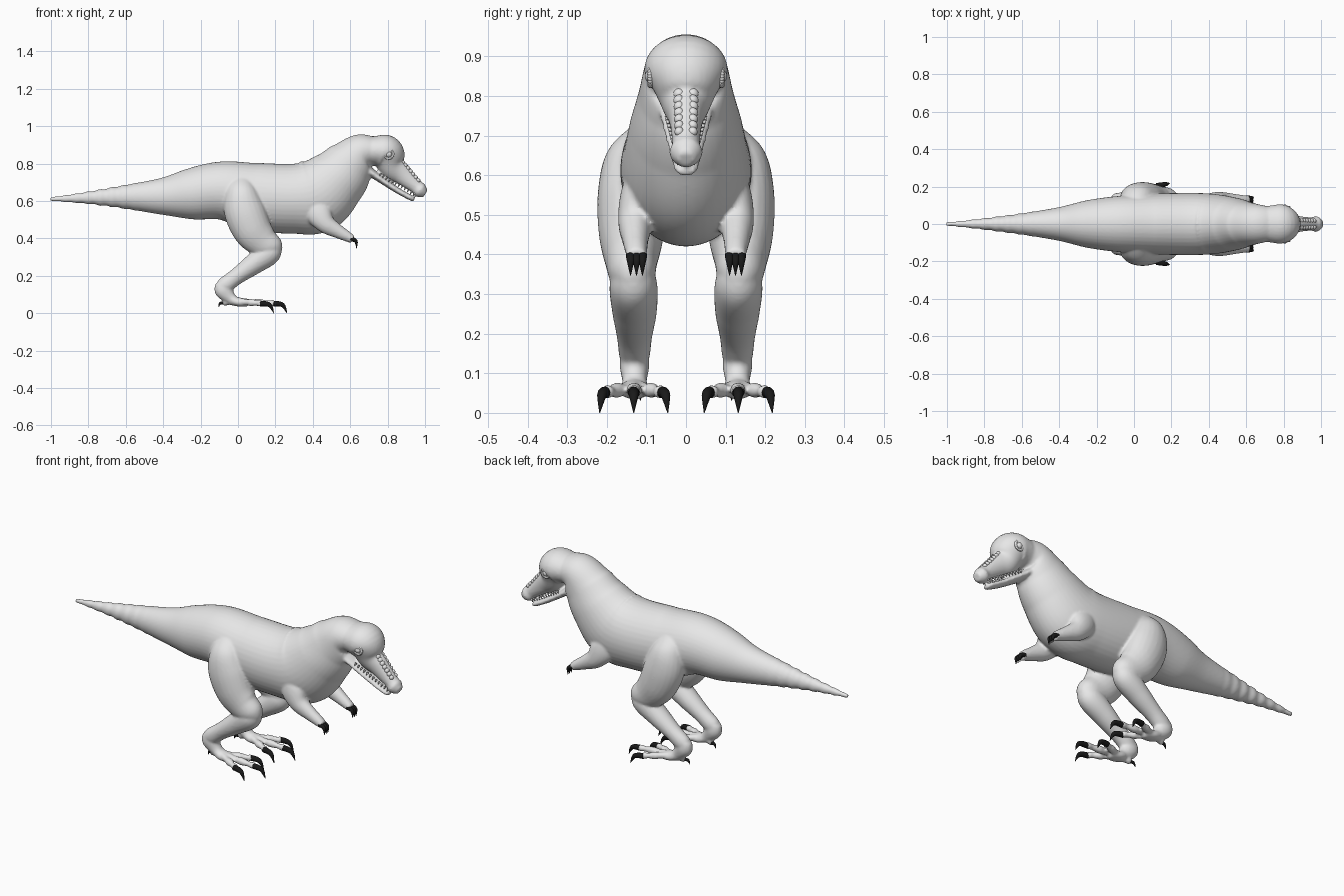
import bpy
import bmesh
import math
from mathutils import Vector

cube = bpy.data.objects.get("Cube")
if cube:
    bpy.data.objects.remove(cube, do_unlink=True)


def material(name, value, roughness=0.6):
    mat = bpy.data.materials.new(name)
    mat.use_nodes = True
    mat.diffuse_color = value
    bsdf = mat.node_tree.nodes["Principled BSDF"]
    bsdf.inputs["Base Color"].default_value = value
    bsdf.inputs["Roughness"].default_value = roughness
    return mat


skin = material("grey skin", (0.8, 0.8, 0.8, 1))
black = material("black claw", (0.01, 0.01, 0.01, 1))


def finish(bm, name, mat):
    """Turn a bmesh into a smooth object."""
    bmesh.ops.recalc_face_normals(bm, faces=bm.faces)
    for face in bm.faces:
        face.smooth = True
    mesh = bpy.data.meshes.new(name)
    bm.to_mesh(mesh)
    bm.free()
    mesh.materials.append(mat)
    obj = bpy.data.objects.new(name, mesh)
    bpy.context.collection.objects.link(obj)
    return obj


def spline(points, steps):
    """Catmull-Rom interpolation of stations of any dimension."""
    pts = [points[0]] + list(points) + [points[-1]]
    out = []
    for a, b, c, d in zip(pts, pts[1:], pts[2:], pts[3:]):
        for i in range(steps):
            t = i / steps
            out.append([q + 0.5 * t * (r - p + t * (2 * p - 5 * q + 4 * r - s + t * (3 * (q - r) + s - p)))
                        for p, q, r, s in zip(a, b, c, d)])
    return out + [list(points[-1])]


def loft(bm, stations, side=1, sides=24, steps=8, ripple=False):
    """Skin elliptical rings (x, y, z, half width, half height) along a path."""
    rows = spline(stations, steps)
    centres = [Vector((r[0], r[1] * side, r[2])) for r in rows]
    rings = []
    for i, row in enumerate(rows):
        tangent = (centres[min(i + 1, len(rows) - 1)] - centres[max(i - 1, 0)]).normalized()
        across = Vector((0, 1, 0))
        across = (across - tangent * across.dot(tangent)).normalized()
        up = tangent.cross(across)
        grow = 1
        if ripple and row[0] < -0.5:
            grow += 0.08 * min(1, (-0.5 - row[0]) * 4) * math.sin(row[0] * 100)
        w, h = max(row[3], 0.001) * grow, max(row[4], 0.001) * grow
        ring = []
        for k in range(sides):
            a = math.tau * k / sides
            ring.append(bm.verts.new(centres[i] + across * w * math.cos(a) + up * h * math.sin(a)))
        rings.append(ring)
    for low, high in zip(rings, rings[1:]):
        for k in range(sides):
            n = (k + 1) % sides
            bm.faces.new((low[k], low[n], high[n], high[k]))
    bm.faces.new(rings[0][::-1])
    bm.faces.new(rings[-1])


def flat(stations):
    """Add y = 0 to stations lying on the centre plane."""
    return [(x, 0, z, w, h) for x, z, w, h in stations]


def ball(bm, centre, radius):
    geo = bmesh.ops.create_uvsphere(bm, u_segments=16, v_segments=10, radius=radius)
    bmesh.ops.translate(bm, verts=geo["verts"], vec=centre)


# Tail, trunk and neck
body = bmesh.new()
loft(body, flat([
    (-1.005, .61, .009, .009), (-.8, .617, .03, .033), (-.6, .622, .057, .064),
    (-.4, .625, .09, .1), (-.25, .638, .127, .137), (-.08, .655, .15, .157),
    (.1, .622, .162, .182), (.3, .612, .166, .187), (.42, .63, .161, .2),
    (.53, .72, .142, .167), (.6, .8, .12, .138), (.66, .86, .106, .1),
    (.74, .87, .09, .07)]), sides=40, steps=18, ripple=True)

# Skull with snout, then lower jaw
loft(body, flat([
    (.66, .86, .085, .075), (.74, .868, .1, .08), (.795, .857, .103, .092),
    (.825, .787, .066, .072), (.875, .745, .044, .057), (.95, .68, .035, .039),
    (.975, .657, .042, .04), (1.003, .64, .022, .022)]), sides=32)
loft(body, flat([
    (.68, .775, .072, .026), (.75, .725, .06, .02), (.85, .658, .042, .016),
    (.925, .616, .03, .014), (.943, .606, .014, .008)]))

claws = bmesh.new()


def claw(base, knuckle, tip, radius):
    loft(claws, [(*base, radius, radius), (*knuckle, radius * .8, radius * .8), (*tip, .001, .001)], sides=12)


for s in (1, -1):
    # Thigh and knee
    loft(body, [
        (.02, .1, .71, .04, .06), (.02, .122, .64, .08, .09), (.035, .136, .55, .087, .11),
        (.075, .138, .45, .082, .105), (.13, .138, .385, .066, .088),
        (.185, .135, .35, .056, .064), (.215, .132, .32, .03, .03)], s)
    # Shin
    loft(body, [
        (.2, .135, .37, .04, .04), (.165, .133, .325, .06, .066), (.08, .13, .26, .057, .056),
        (-.01, .13, .195, .045, .044), (-.075, .13, .145, .038, .044), (-.1, .13, .125, .024, .022)], s)
    # Ankle and instep
    loft(body, [
        (-.09, .13, .165, .03, .03), (-.078, .13, .125, .038, .048), (-.04, .13, .08, .031, .032),
        (0, .13, .058, .038, .022), (.05, .13, .05, .03, .016)], s)
    # Three spread front toes and a short hind toe, each with knuckles
    for x, y, drift in ((.2, .132, 0), (.13, .06, -.014), (.13, .204, .014), (-.08, .12, -.005)):
        hind = x < 0
        start = Vector((-.04 if hind else -.02, .13, .065))
        end = Vector((x, y, .055 if hind else .052))
        toe = []
        for t, r in ((0, .024), (.4, .016), (.6, .02), (.8, .014), (.93, .018), (1, .012)):
            toe.append((*start.lerp(end, t), r, r))
        loft(body, toe, s, sides=16)
        d = -.4 if hind else 1
        low = .032 if hind else 0
        claw((x - .01 * d, y * s, end.z), (x + .038 * d, (y + drift * .6) * s, end.z - .008 * abs(d)),
             (x + .062 * d, (y + drift) * s, low), .009 if hind else .015)
    # Arm
    loft(body, [
        (.4, .1, .6, .05, .06), (.43, .122, .535, .046, .07), (.47, .128, .478, .043, .052),
        (.53, .128, .44, .034, .038), (.585, .126, .41, .028, .028), (.614, .125, .393, .026, .021)], s)
    # Finger claws
    for off in (-.015, 0, .015):
        y = (.125 + off) * s
        claw((.602, y, .398), (.63, y, .385), (.634, y, .347), .012)

# Blend the flesh into one continuous skin
body_obj = finish(body, "body", skin)
remesh = body_obj.modifiers.new("blend", "REMESH")
remesh.mode = "VOXEL"
remesh.voxel_size = .007
remesh.use_smooth_shade = True
soften = body_obj.modifiers.new("soften", "SMOOTH")
soften.factor = .5
soften.iterations = 4

finish(claws, "claws", black)

# Paired bumps along the top of the snout
bumps = bmesh.new()
for s in (1, -1):
    for i in range(7):
        at = Vector((.878, 0, .805)).lerp(Vector((.963, 0, .71)), i / 6)
        ball(bumps, at + Vector((0, .017 * s, 0)), .015 - .0005 * i)
finish(bumps, "snout_bumps", skin)

# Eyes with raised lids
eyes = bmesh.new()
lids = bmesh.new()
for s in (1, -1):
    eye = Vector((.806, .086 * s, .85))
    ball(eyes, eye, .018)
    lid = []
    for k in range(25):
        a = math.tau * k / 24
        lid.append(eye + Vector((.023 * math.cos(a), .004 * s, .023 * math.sin(a))))
    for point in lid[:-1]:
        ball(lids, point, .007)
finish(eyes, "eyes", skin)
finish(lids, "eyelids", skin)

# Rows of small teeth in both jaws
teeth = bmesh.new()
for s in (1, -1):
    for i in range(12):
        t = i / 11
        root = Vector((.765, .048 * s, .748)).lerp(Vector((.945, .02 * s, .642)), t)
        tip = root + Vector((-.009, 0, -.016))
        loft(teeth, [(*root, .006, .006), (*tip, .001, .001)], sides=8, steps=2)
finish(teeth, "teeth", skin)
